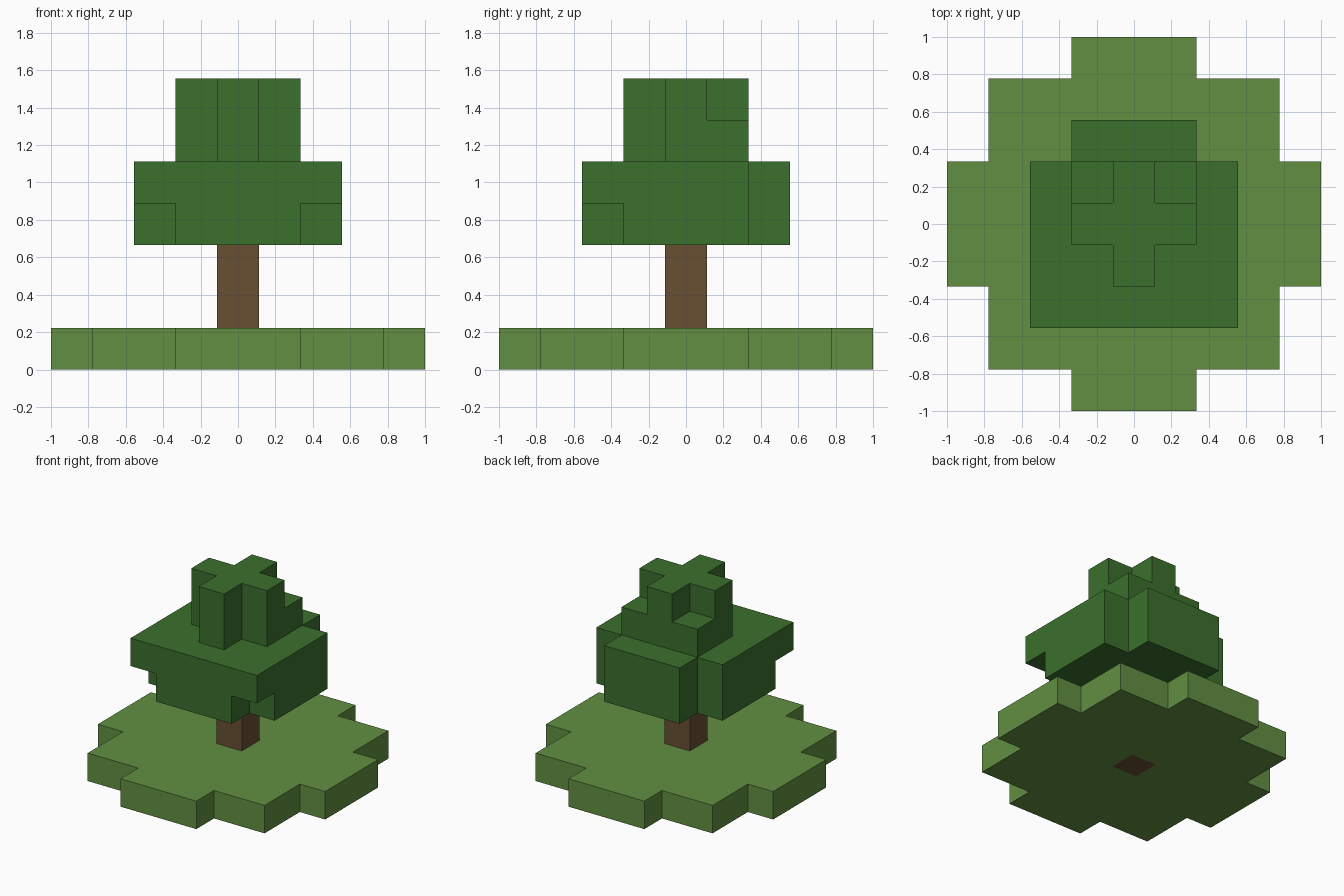
import bpy
import bmesh
import math
from mathutils import Vector

U = 2 / 9  # edge length of one block

default = bpy.data.objects.get("Cube")
if default:
    bpy.data.objects.remove(default, do_unlink=True)


def make_material(name, color):
    mat = bpy.data.materials.new(name)
    mat.use_nodes = True
    mat.diffuse_color = (*color, 1)
    bsdf = next(n for n in mat.node_tree.nodes if n.type == 'BSDF_PRINCIPLED')
    bsdf.inputs["Base Color"].default_value = (*color, 1)
    bsdf.inputs["Roughness"].default_value = 0.9
    return mat


def box(x0, x1, y0, y1, z0, z1):
    """Set of block cells in an inclusive range."""
    return {(x, y, z) for x in range(x0, x1 + 1)
            for y in range(y0, y1 + 1) for z in range(z0, z1 + 1)}


# Trunk: a single column rising from the underside of the ground
trunk = box(0, 0, 0, 0, 0, 2)

# Ground: square slab with a three-block tab on every side
ground = box(-3, 3, -3, 3, 0, 0) | box(-4, 4, -1, 1, 0, 0) | box(-1, 1, -4, 4, 0, 0)
ground -= trunk

# Lower foliage: wide canopy, narrow at the back, lower front corners cut away
lower = box(-2, 2, -1, 1, 3, 4) | box(-1, 1, -2, 2, 3, 4) | box(-2, 2, -2, -2, 4, 4)

# Upper foliage: plus-shaped crown with two low blocks in its back corners
upper = box(-1, 1, 0, 0, 5, 6) | box(0, 0, -1, 1, 5, 6) | box(-1, 1, 1, 1, 5, 5)
foliage = lower | upper

solid = trunk | ground | foliage
DIRECTIONS = [Vector(d) for d in
              ((1, 0, 0), (-1, 0, 0), (0, 1, 0), (0, -1, 0), (0, 0, 1), (0, 0, -1))]


def build(name, cells, mat):
    """Skin the exposed block sides and merge them into large flat faces."""
    bm = bmesh.new()
    for cell in sorted(cells):
        center = Vector(cell) + Vector((0, 0, 0.5))
        for n in DIRECTIONS:
            if tuple(int(c) for c in Vector(cell) + n) in solid:
                continue
            a = Vector((n.y, n.z, n.x))
            b = n.cross(a)
            corners = [center + (n + a * i + b * j) / 2
                       for i, j in ((-1, -1), (1, -1), (1, 1), (-1, 1))]
            bm.faces.new([bm.verts.new(c * U) for c in corners])
    bmesh.ops.remove_doubles(bm, verts=bm.verts[:], dist=U / 100)
    bmesh.ops.dissolve_limit(bm, angle_limit=math.radians(1),
                             verts=bm.verts[:], edges=bm.edges[:])
    mesh = bpy.data.meshes.new(name)
    bm.to_mesh(mesh)
    bm.free()
    mesh.materials.append(mat)
    obj = bpy.data.objects.new(name, mesh)
    bpy.context.collection.objects.link(obj)


build("ground", ground, make_material("grass green", (0.122, 0.275, 0.054)))
build("trunk", trunk, make_material("bark brown", (0.138, 0.080, 0.034)))
build("foliage", foliage, make_material("leaf green", (0.044, 0.162, 0.026)))
